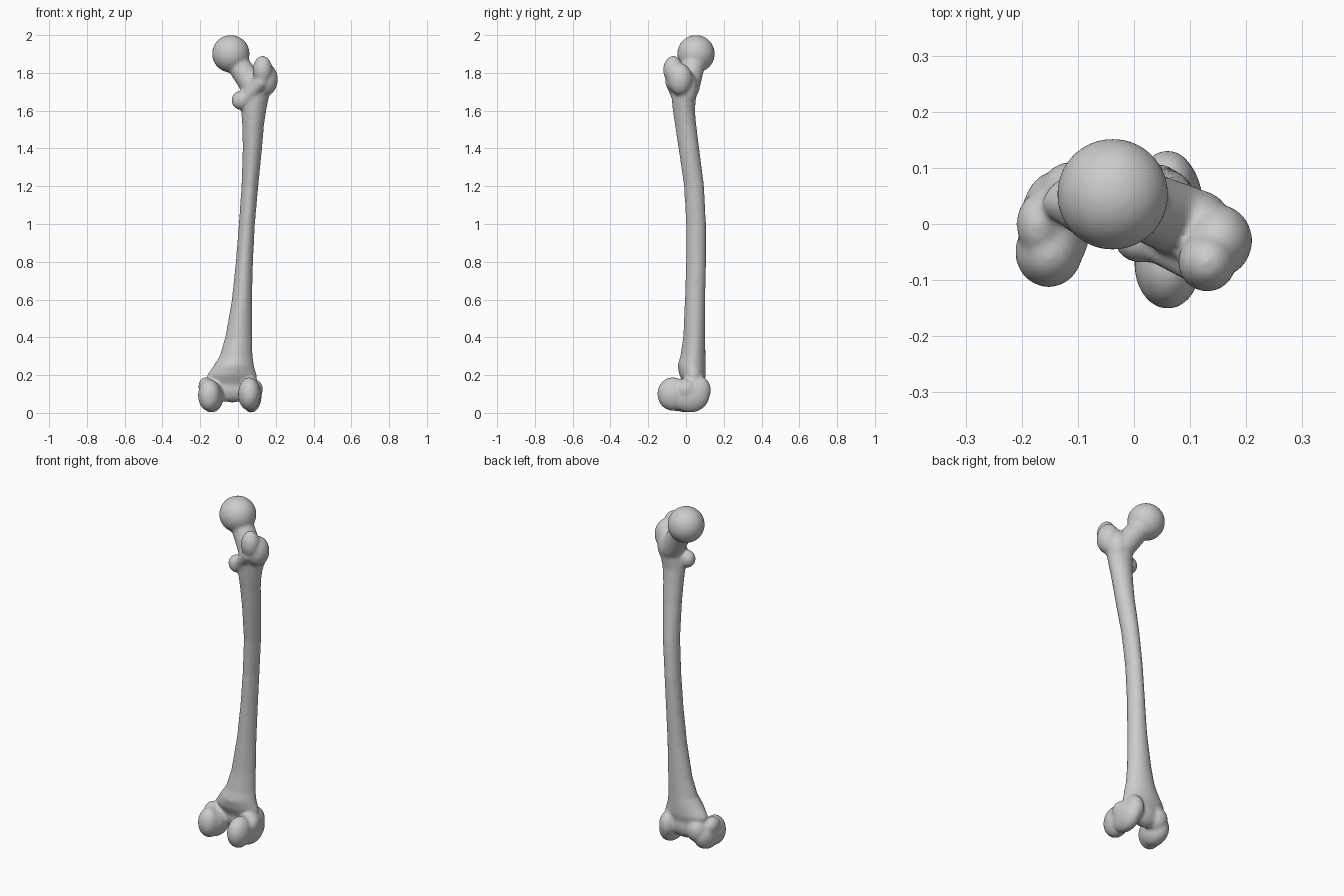
import bpy, bmesh
from math import sin, cos, tau
from mathutils import Matrix, Vector

cube = bpy.data.objects.get("Cube")
if cube:
    bpy.data.objects.remove(cube, do_unlink=True)

bm = bmesh.new()


def blob(center, radii, turn=0.0):
    """Ellipsoid, turned about the vertical axis."""
    matrix = (Matrix.Translation(center) @ Matrix.Rotation(turn, 4, 'Z')
              @ Matrix.Diagonal((*radii, 1)))
    bmesh.ops.create_icosphere(bm, subdivisions=4, radius=1, matrix=matrix)


def tube(start, end, r_start, r_end):
    """Tapered rod with rounded ends."""
    a, b = Vector(start), Vector(end)
    axis = b - a
    matrix = (Matrix.Translation((a + b) / 2)
              @ axis.to_track_quat('Z', 'Y').to_matrix().to_4x4())
    bmesh.ops.create_cone(bm, cap_ends=True, segments=32, radius1=r_start,
                          radius2=r_end, depth=axis.length, matrix=matrix)
    blob(a, [r_start] * 3)
    blob(b, [r_end] * 3)


def loft(sections, sides=32):
    """Skin of oval sections, pinched toward the rear."""
    rings = []
    for z, x0, x1, y0, y1 in sections:
        ring = []
        for i in range(sides):
            c, s = cos(tau * i / sides), sin(tau * i / sides)
            pinch = 1 + 0.2 * min(0, s)
            ring.append(bm.verts.new(((x0 + x1) / 2 + c * pinch * (x1 - x0) / 2,
                                      (y0 + y1) / 2 + s * (y1 - y0) / 2, z)))
        rings.append(ring)
    for low, high in zip(rings, rings[1:]):
        for i in range(sides):
            j = (i + 1) % sides
            bm.faces.new((low[i], low[j], high[j], high[i]))
    bm.faces.new(rings[0][::-1])
    bm.faces.new(rings[-1])


# Shaft: height, x range, y range
loft([
    (0.13, -0.15, 0.10, 0.00, 0.09),
    (0.20, -0.165, 0.10, -0.035, 0.105),
    (0.25, -0.13, 0.085, -0.045, 0.105),
    (0.30, -0.098, 0.078, -0.03, 0.103),
    (0.40, -0.068, 0.075, -0.015, 0.102),
    (0.60, -0.033, 0.075, -0.006, 0.102),
    (0.80, -0.012, 0.08, 0.00, 0.106),
    (1.00, 0.004, 0.09, 0.00, 0.106),
    (1.20, 0.018, 0.108, -0.011, 0.096),
    (1.40, 0.024, 0.128, -0.04, 0.07),
    (1.52, 0.022, 0.138, -0.058, 0.055),
    (1.60, 0.016, 0.15, -0.07, 0.047),
    (1.70, 0.02, 0.17, -0.08, 0.056),
    (1.78, 0.05, 0.16, -0.07, 0.05),
])

# Ball head and neck
blob((-0.038, 0.053, 1.901), [0.0995] * 3)
tube((-0.02, 0.048, 1.875), (0.085, 0.005, 1.72), 0.06, 0.066)

# Greater trochanter
blob((0.13, -0.068, 1.815), (0.052, 0.053, 0.076), 0.4)
blob((0.15, -0.03, 1.765), (0.061, 0.065, 0.085))
blob((0.115, 0.008, 1.72), (0.055, 0.052, 0.09))

# Lesser trochanter and the crest leading to it
blob((0.012, -0.028, 1.655), (0.047, 0.042, 0.05))
tube((0.12, -0.075, 1.75), (0.04, -0.035, 1.66), 0.036, 0.034)

# Inner condyle: rear knuckle, body, side bump
blob((-0.152, -0.05, 0.093), (0.06, 0.063, 0.085))
blob((-0.14, 0.0, 0.086), (0.063, 0.095, 0.084))
blob((-0.17, 0.0, 0.14), (0.04, 0.055, 0.05))

# Outer condyle: rear knuckle, body, side bump
blob((0.06, -0.07, 0.1), (0.06, 0.082, 0.089))
blob((0.07, 0.02, 0.095), (0.055, 0.105, 0.094))
blob((0.095, 0.0, 0.125), (0.037, 0.05, 0.05))

# Grooved kneecap surface joining the condyles
blob((0.06, 0.07, 0.12), (0.05, 0.062, 0.075))
blob((-0.11, 0.05, 0.12), (0.06, 0.062, 0.07))
blob((-0.03, 0.045, 0.13), (0.1, 0.055, 0.075))

mesh = bpy.data.meshes.new("thigh_bone")
bm.to_mesh(mesh)
bm.free()
bone = bpy.data.objects.new("thigh_bone", mesh)
bpy.context.collection.objects.link(bone)

# Plain bone grey
grey = bpy.data.materials.new("bone_grey")
grey.use_nodes = True
color = (0.6, 0.6, 0.6, 1)
grey.diffuse_color = color
grey.node_tree.nodes["Principled BSDF"].inputs["Base Color"].default_value = color
mesh.materials.append(grey)

# Fuse all parts into one smooth skin
fuse = bone.modifiers.new("fuse", 'REMESH')
fuse.mode = 'VOXEL'
fuse.voxel_size = 0.007
fuse.use_smooth_shade = True
soften = bone.modifiers.new("soften", 'SMOOTH')
soften.factor = 0.5
soften.iterations = 16
